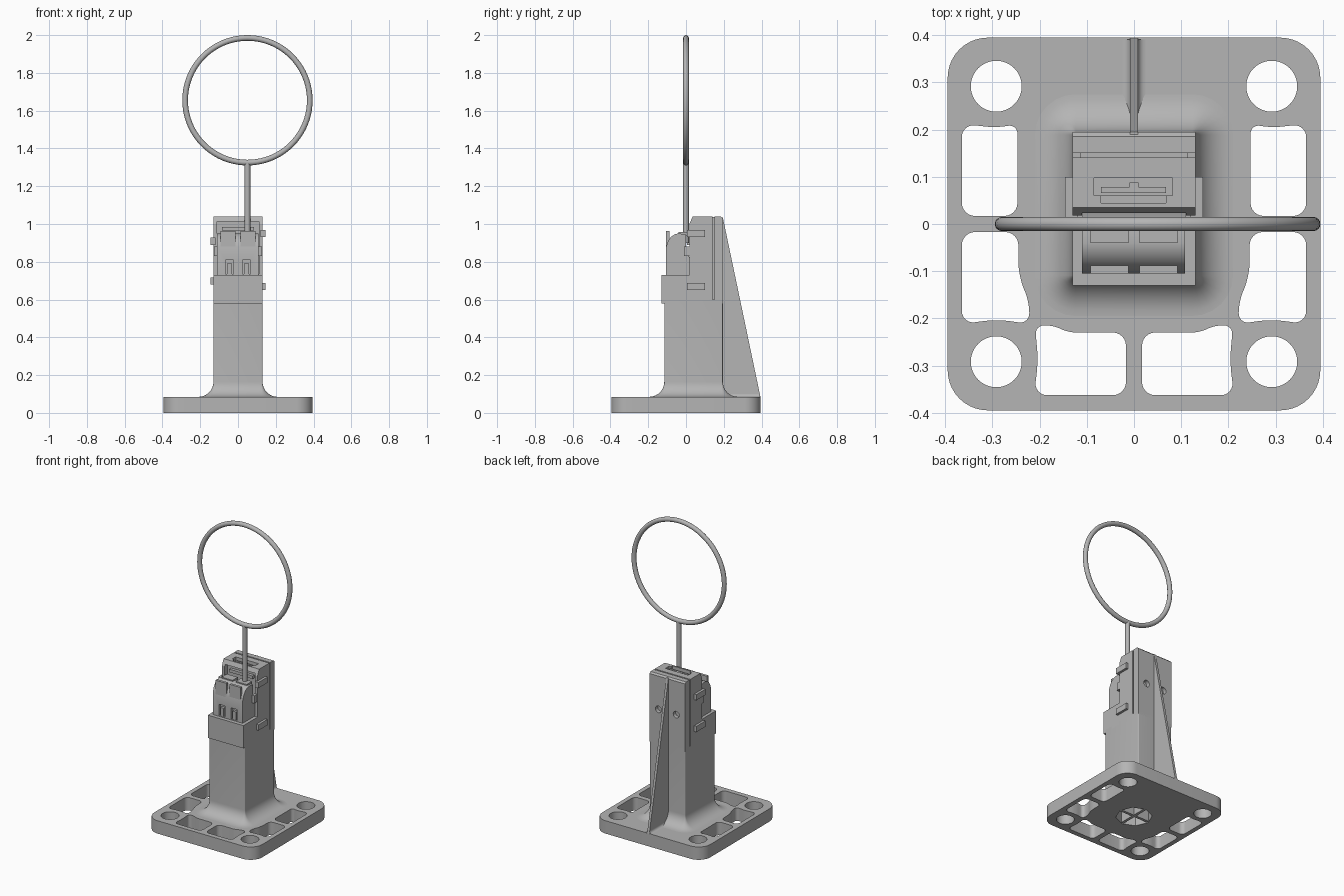
import bpy, bmesh, math
from mathutils import Vector

if "Cube" in bpy.data.objects:
    bpy.data.objects.remove(bpy.data.objects["Cube"])

GREY = (0.46, 0.46, 0.46, 1)
mat = bpy.data.materials.new("plain grey")
mat.use_nodes = True
mat.diffuse_color = GREY
mat.node_tree.nodes["Principled BSDF"].inputs["Base Color"].default_value = GREY


def finish(name, bm):
    bmesh.ops.recalc_face_normals(bm, faces=bm.faces)
    mesh = bpy.data.meshes.new(name)
    bm.to_mesh(mesh)
    bm.free()
    mesh.materials.append(mat)
    ob = bpy.data.objects.new(name, mesh)
    bpy.context.collection.objects.link(ob)
    return ob


def box(name, x0, x1, y0, y1, z0, z1):
    bm = bmesh.new()
    bmesh.ops.create_cube(bm, size=1)
    for v in bm.verts:
        v.co = [a + (b - a) * (c + 0.5) for a, b, c in
                zip((x0, y0, z0), (x1, y1, z1), v.co)]
    return finish(name, bm)


def extrude_side(name, yz, x0, x1):
    """Side profile in y, z drawn out along x."""
    bm = bmesh.new()
    face = bm.faces.new([bm.verts.new((x0, y, z)) for y, z in yz])
    new = bmesh.ops.extrude_face_region(bm, geom=[face])["geom"]
    for v in new:
        if isinstance(v, bmesh.types.BMVert):
            v.co.x = x1
    return finish(name, bm)


def loft(name, rings):
    bm = bmesh.new()
    loops = [[bm.verts.new(p) for p in ring] for ring in rings]
    n = len(loops[0])
    for a, b in zip(loops, loops[1:]):
        for i in range(n):
            j = (i + 1) % n
            bm.faces.new((a[i], a[j], b[j], b[i]))
    bm.faces.new(loops[0])
    bm.faces.new(loops[-1])
    return finish(name, bm)


def rounded(points, r, steps=6):
    """Outline with every corner rounded."""
    pts = [Vector(p) for p in points]
    out = []
    for i, p in enumerate(pts):
        a, b = pts[i - 1] - p, pts[(i + 1) % len(pts)] - p
        d = min(r, a.length * 0.48, b.length * 0.48)
        a, b = p + a.normalized() * d, p + b.normalized() * d
        # weight the corner so that right angles become true arcs
        w = math.sqrt(0.5)
        for k in range(steps + 1):
            t = k / steps
            c = ((1 - t) ** 2, 2 * w * t * (1 - t), t * t)
            out.append((a * c[0] + p * c[1] + b * c[2]) / sum(c))
    return out


def circle(cx, cy, r, n=40):
    return [(cx + r * math.cos(math.tau * i / n), cy + r * math.sin(math.tau * i / n))
            for i in range(n)]


def cut(ob, cutter):
    cutter.hide_render = True
    mod = ob.modifiers.new("cut", "BOOLEAN")
    mod.operation, mod.object, mod.solver = "DIFFERENCE", cutter, "EXACT"
    bpy.context.view_layer.objects.active = ob
    bpy.ops.object.modifier_apply(modifier=mod.name)
    bpy.data.objects.remove(cutter)


def smooth(ob):
    bpy.ops.object.select_all(action="DESELECT")
    ob.select_set(True)
    bpy.context.view_layer.objects.active = ob
    bpy.ops.object.shade_smooth_by_angle(angle=math.radians(30))


# Base plate: filled outline with round holes and pockets
E, T = 0.395, 0.085
outlines = [rounded([(-E, -E), (E, -E), (E, E), (-E, E)], 0.085, 10), circle(0, 0, 0.11, 8)]
pockets = [
    [(0.365, 0.017), (0.247, 0.017), (0.247, 0.212), (0.29, 0.204), (0.365, 0.212)],
    [(0.365, -0.017), (0.245, -0.017), (0.245, -0.11), (0.222, -0.165),
     (0.222, -0.212), (0.29, -0.202), (0.365, -0.212)],
    [(0.017, -0.23), (0.14, -0.23), (0.17, -0.215), (0.21, -0.215),
     (0.203, -0.29), (0.212, -0.363), (0.017, -0.363)],
]
for s in (-1, 1):
    outlines += [circle(s * 0.292, y, 0.054) for y in (-0.292, 0.292)]
    outlines += [rounded([(s * x, y) for x, y in p], 0.028) for p in pockets]
curve = bpy.data.curves.new("base_plate", "CURVE")
curve.dimensions, curve.fill_mode, curve.extrude = "2D", "BOTH", T / 2
for pts in outlines:
    sp = curve.splines.new("POLY")
    sp.points.add(len(pts) - 1)
    for q, p in zip(sp.points, pts):
        q.co = (p[0], p[1], 0, 1)
    sp.use_cyclic_u = True
curve.materials.append(mat)
plate = bpy.data.objects.new("base_plate", curve)
bpy.context.collection.objects.link(plate)
plate.location.z = T / 2
bpy.ops.object.select_all(action="DESELECT")
plate.select_set(True)
bpy.context.view_layer.objects.active = plate
bpy.ops.object.convert(target="MESH")
smooth(plate)


# Column flaring into the plate
def column_ring(d, z):
    x, y0, y1 = 0.13 + d, -0.115 - d, 0.195 + d
    return [(p.x, p.y, z) for p in
            rounded([(-x, y0), (x, y0), (x, y1), (-x, y1)], 0.006 + d, 6)]


R = 0.08
rings = []
for i in range(11):
    a = math.pi / 2 * i / 10
    rings.append(column_ring(R * (1 - math.sin(a)), T + R * (1 - math.cos(a))))
column = loft("column", rings + [column_ring(0, 0.6)])
cut(column, loft("hollow", [[(x, y, z) for x, y in circle(0, 0, 0.11, 8)] for z in (0, 0.5)]))
smooth(column)
box("inner_web_x", -0.112, 0.112, -0.009, 0.009, 0.004, 0.52)
box("inner_web_y", -0.009, 0.009, -0.112, 0.112, 0.004, 0.52)

# Back wall with two screw holes
back = extrude_side("back_wall", [(0.15, 0.58), (0.195, 0.58), (0.195, 1.03),
                                  (0.185, 1.04), (0.15, 1.04)], -0.13, 0.13)
for x in (-0.065, 0.065):
    cut(back, loft("screw_hole", [[(x + u, y, 0.81 + v) for u, v in circle(0, 0, 0.022, 20)]
                                  for y in (0.17, 0.3)]))
smooth(back)

# Rear rib with a small foot fillet
extrude_side("rear_rib", [(0.19, 0.08), (0.395, 0.08), (0.195, 1.035), (0.19, 1.035)], -0.008, 0.008)
foot = []
for i in range(7):
    a = math.pi / 2 * i / 6
    foot.append((0.008 + 0.016 * (1 - math.sin(a)), T + 0.016 * (1 - math.cos(a))))
foot = [(-x, z) for x, z in foot] + [(x, z) for x, z in reversed(foot)]
smooth(loft("rib_foot", [[(x, y, z) for x, z in foot] for y in (0.2, 0.391)]))

# Housing: open at the front, slotted on top
housing = extrude_side("housing", [(0.018, 0.58), (0.141, 0.58), (0.141, 1.04),
                                   (0.035, 1.04), (0.018, 1.0)], -0.13, 0.13)
cut(housing, box("front_opening", -0.11, 0.11, 0, 0.05, 0.735, 1.012))
cut(housing, box("top_slot", -0.085, 0.082, 0.06, 0.098, 1.0, 1.1))
cut(housing, box("slot_lip", -0.07, 0.068, 0.045, 0.07, 1.015, 1.1))
box("slot_bar", -0.07, 0.068, 0.066, 0.078, 1.0, 1.03)
box("slot_key", -0.01, 0.01, 0.078, 0.088, 1.0, 1.03)
box("housing_core", -0.115, 0.115, 0.13, 0.16, 0.58, 1.036)
box("opening_shelf", -0.085, 0.085, 0.03, 0.055, 0.965, 0.985)

# Collar around the front of the column
box("collar", -0.13, 0.13, -0.13, 0.02, 0.58, 0.73)

# Latch block with rounded front
latch = extrude_side("latch_block", [
    (-0.105, 0.72), (-0.105, 0.88), (-0.095, 0.91), (-0.08, 0.932), (-0.06, 0.945),
    (-0.04, 0.95), (0, 0.945), (0, 0.865), (0.012, 0.84), (0.025, 0.8), (0.03, 0.72)],
    -0.11, 0.108)
for s in (-1, 1):
    x = s * 0.045
    cut(latch, box("notch", x - 0.022, x + 0.022, -0.12, -0.085, 0.735, 0.81))
    box("notch_tongue", x - 0.012, x + 0.012, -0.103, -0.08, 0.73, 0.79)
    xs = sorted((s * 0.012, s * 0.092))
    box("front_tab", xs[0], xs[1], -0.105, -0.088, 0.87, 0.962)
    box("top_pad", xs[0], xs[1], -0.04, 0.015, 0.94, 0.957)
    box("side_post", *sorted((s * 0.108, s * 0.126)), -0.01, 0.03, 0.83, 0.88)
smooth(latch)

# Side clips, staggered between the two sides
for s, heights in ((-1, (0.68, 0.89)), (1, (0.65, 0.93))):
    for z in heights:
        box("side_clip", *sorted((s * 0.12, s * 0.146)), 0.005, 0.1, z, z + 0.038)

# Wire ring on a straight stem
WX, WR = 0.05, 0.015
bpy.ops.mesh.primitive_torus_add(location=(WX, 0, 1.655), rotation=(math.pi / 2, 0, 0),
                                 major_radius=0.33, minor_radius=WR,
                                 major_segments=80, minor_segments=16)
ring = bpy.context.object
ring.name = "wire_ring"
ring.data.materials.append(mat)
smooth(ring)
smooth(loft("wire_stem", [[(x, y, z) for x, y in circle(WX, 0, WR, 20)] for z in (0.9, 1.325)]))
